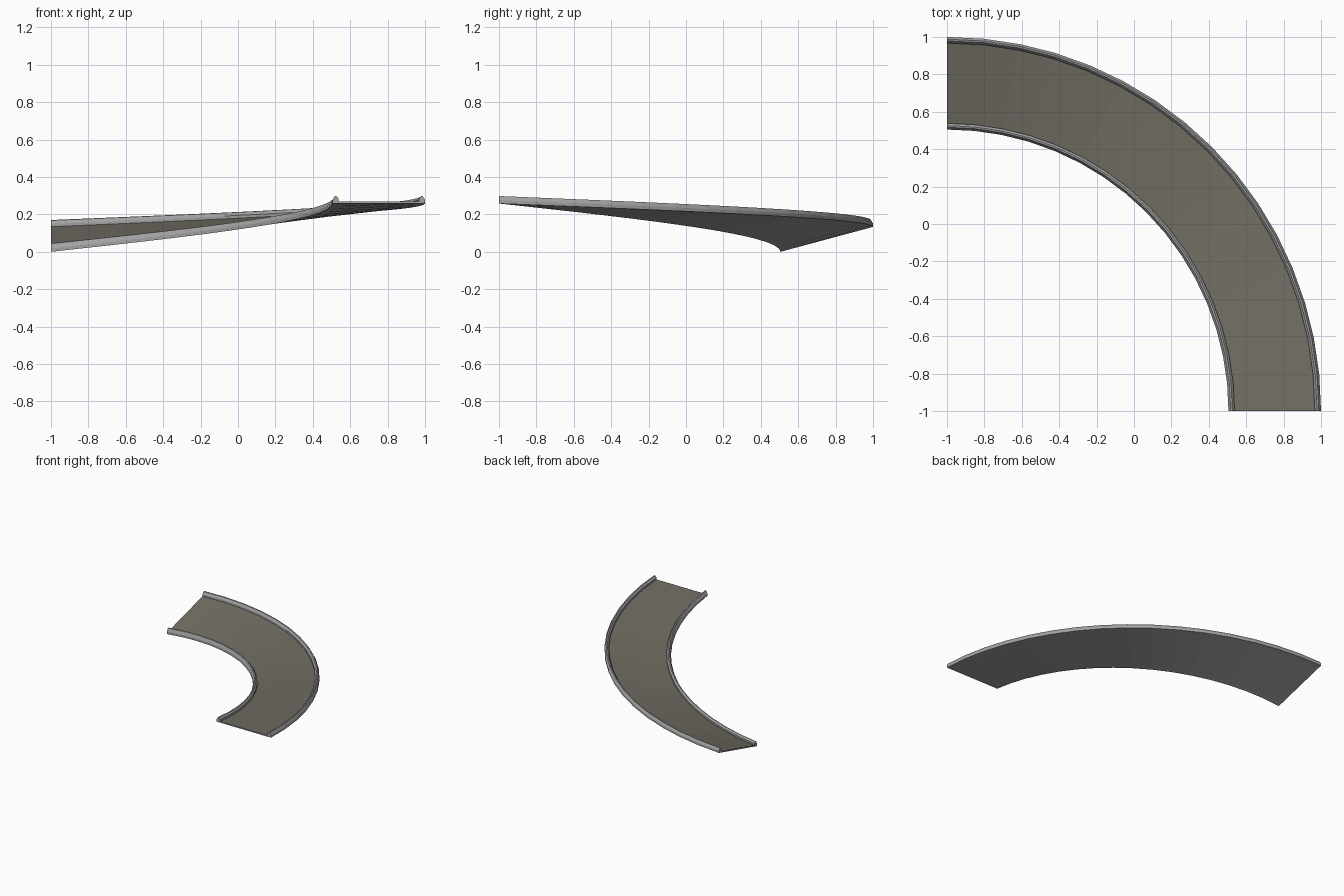
import bpy, bmesh, math

if "Cube" in bpy.data.objects:
    bpy.data.objects.remove(bpy.data.objects["Cube"])

SEG = 16            # facets around the quarter turn
R_IN, R_OUT = 1.505, 2.0


def material(name, rgb):
    m = bpy.data.materials.new(name)
    m.diffuse_color = (*rgb, 1)
    m.use_nodes = True
    m.node_tree.nodes["Principled BSDF"].inputs["Base Color"].default_value = m.diffuse_color
    return m


grey = material("concrete grey", (0.36, 0.36, 0.36))
road = material("road brown grey", (0.165, 0.155, 0.125))


def point(r, h, t):
    """Sweep point: t = 0 is the level high end, t = 1 the banked low end."""
    a = t * math.pi / 2
    low = 0.258 * (1 - t)
    high = 0.258 - 0.125 * t
    k = (r - R_IN) / (R_OUT - R_IN)
    return (-1 + r * math.cos(a), -1 + r * math.sin(a), low + (high - low) * k + h)


def sweep(name, profile, mat):
    bm = bmesh.new()
    rings = [[bm.verts.new(point(r, h, i / SEG)) for r, h in profile] for i in range(SEG + 1)]
    n = len(profile)
    for a, b in zip(rings, rings[1:]):
        for j in range(n):
            k = (j + 1) % n
            bm.faces.new((a[j], a[k], b[k], b[j]))
    bm.faces.new(rings[0])
    bm.faces.new(rings[-1])
    bmesh.ops.recalc_face_normals(bm, faces=bm.faces)
    me = bpy.data.meshes.new(name)
    bm.to_mesh(me)
    bm.free()
    me.materials.append(mat)
    ob = bpy.data.objects.new(name, me)
    bpy.context.collection.objects.link(ob)
    return ob


# Kerb cross-section, measured from the outside edge inwards
kerb = [(0, 0), (0, 0.018), (0.012, 0.04), (0.021, 0.04), (0.033, 0.025), (0.033, 0)]
sweep("inner_kerb", [(R_IN + d, h) for d, h in kerb], grey)
sweep("outer_kerb", [(R_OUT - d, h) for d, h in kerb], grey)

# Banked road deck, with a grey underside
deck = sweep("road_deck", [(R_IN + 0.03, 0), (R_IN + 0.03, 0.01),
                           (R_OUT - 0.03, 0.01), (R_OUT - 0.03, 0)], road)
deck.data.materials.append(grey)
for f in deck.data.polygons:
    if f.normal.z < 0.5:
        f.material_index = 1
